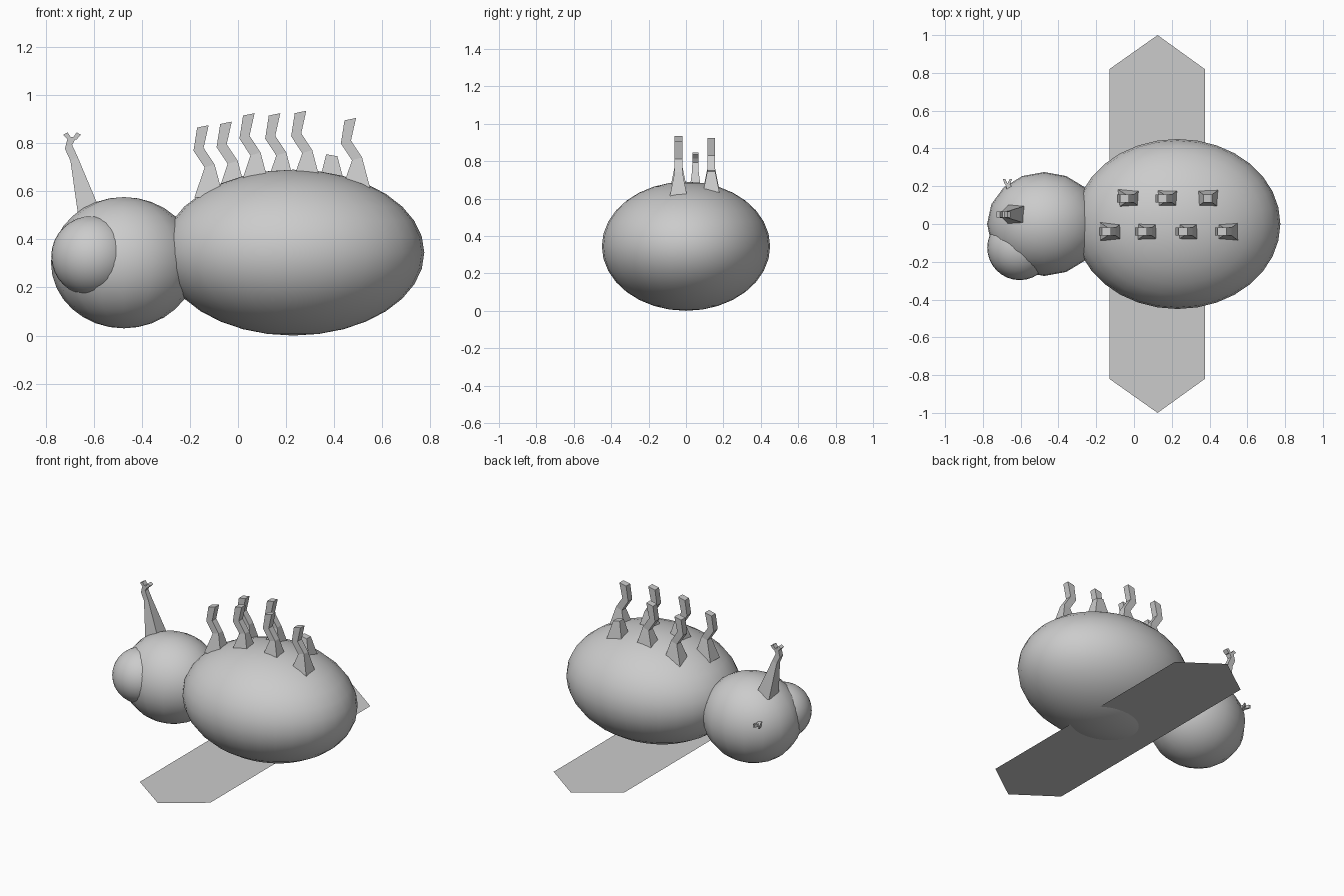
import bpy, bmesh

if "Cube" in bpy.data.objects:
    bpy.data.objects.remove(bpy.data.objects["Cube"])


def ball(name, loc, radii, segs, rings):
    bpy.ops.mesh.primitive_uv_sphere_add(segments=segs, ring_count=rings, radius=1, location=loc)
    ob = bpy.context.object
    ob.name = name
    ob.scale = radii
    bpy.ops.object.transform_apply(location=False, rotation=False, scale=True)
    bpy.ops.object.shade_smooth()
    return ob


def finish(name, bm):
    bmesh.ops.recalc_face_normals(bm, faces=bm.faces)
    me = bpy.data.meshes.new(name)
    bm.to_mesh(me)
    bm.free()
    ob = bpy.data.objects.new(name, me)
    bpy.context.collection.objects.link(ob)
    return ob


def loft(bm, sections, up='z'):
    """Square tube through (x, y, z, half_x, half_other, tilt) sections."""
    rows = []
    for x, y, z, a, b, t in sections:
        row = []
        for sx, sy in ((-1, -1), (1, -1), (1, 1), (-1, 1)):
            if up == 'z':
                co = (x + sx * a, y + sy * b, z + sx * t)
            else:
                co = (x + sx * a, y + sx * t, z + sy * b)
            row.append(bm.verts.new(co))
        rows.append(row)
    for r0, r1 in zip(rows, rows[1:]):
        for i in range(4):
            j = (i + 1) % 4
            bm.faces.new((r0[i], r0[j], r1[j], r1[i]))
    bm.faces.new(rows[0][::-1])
    bm.faces.new(rows[-1])


# Body, head and snout
ball("body", (0.23, 0, 0.345), (0.545, 0.45, 0.345), 32, 16)
ball("head", (-0.475, 0, 0.303), (0.303, 0.275, 0.273), 16, 16)
ball("snout", (-0.605, -0.125, 0.33), (0.172, 0.172, 0.168), 32, 16)

# Flat pointed board lying under the body
bm = bmesh.new()
outline = [(-0.13, -0.82), (0.125, -1), (0.375, -0.82),
           (0.375, 0.82), (0.125, 1), (-0.13, 0.82)]
bm.faces.new([bm.verts.new((x, y, 0.03)) for x, y in outline])
finish("base_board", bm)

# Bent spines on the back: top x, row y, top z
spines = [(-0.146, -0.04, 0.87), (0.045, -0.04, 0.92), (0.26, -0.04, 0.93), (0.467, -0.04, 0.90),
          (-0.05, 0.135, 0.885), (0.152, 0.135, 0.92)]
for n, (x, y, t) in enumerate(spines):
    bm = bmesh.new()
    k = t - 0.165
    loft(bm, [(x + 0.025, y, k - 0.13, 0.06, 0.048, 0),
              (x + 0.028, y, k, 0.021, 0.021, 0.006),
              (x - 0.018, y, t - 0.095, 0.021, 0.021, 0.006),
              (x, y, t, 0.024, 0.021, 0.005)])
    finish(f"back_spine_{n + 1}", bm)

# Short stub where one spine is only a base
bm = bmesh.new()
loft(bm, [(0.39, 0.135, 0.61, 0.06, 0.048, 0), (0.39, 0.135, 0.75, 0.023, 0.021, -0.004)])
finish("back_spine_stub", bm)

# Upright horn with a forked tip
bm = bmesh.new()
loft(bm, [(-0.615, 0.05, 0.50, 0.05, 0.05, 0),
          (-0.682, 0.05, 0.735, 0.015, 0.018, 0.008),
          (-0.705, 0.05, 0.785, 0.015, 0.016, 0.008),
          (-0.69, 0.05, 0.825, 0.018, 0.016, 0)])
for s in (-1, 1):
    loft(bm, [(-0.69 + s * 0.008, 0.05, 0.815, 0.01, 0.016, 0),
              (-0.69 + s * 0.028, 0.05, 0.84, 0.009, 0.016, -s * 0.005)])
finish("upper_horn", bm)

# Second horn, buried in the head with only its fork showing at the side
bm = bmesh.new()
loft(bm, [(-0.62, 0.10, 0.37, 0.03, 0.03, 0), (-0.67, 0.215, 0.38, 0.012, 0.01, 0)], 'y')
for s in (-1, 1):
    loft(bm, [(-0.67 + s * 0.006, 0.21, 0.38, 0.008, 0.01, 0),
              (-0.67 + s * 0.018, 0.238, 0.38, 0.006, 0.01, 0)], 'y')
finish("side_horn", bm)
